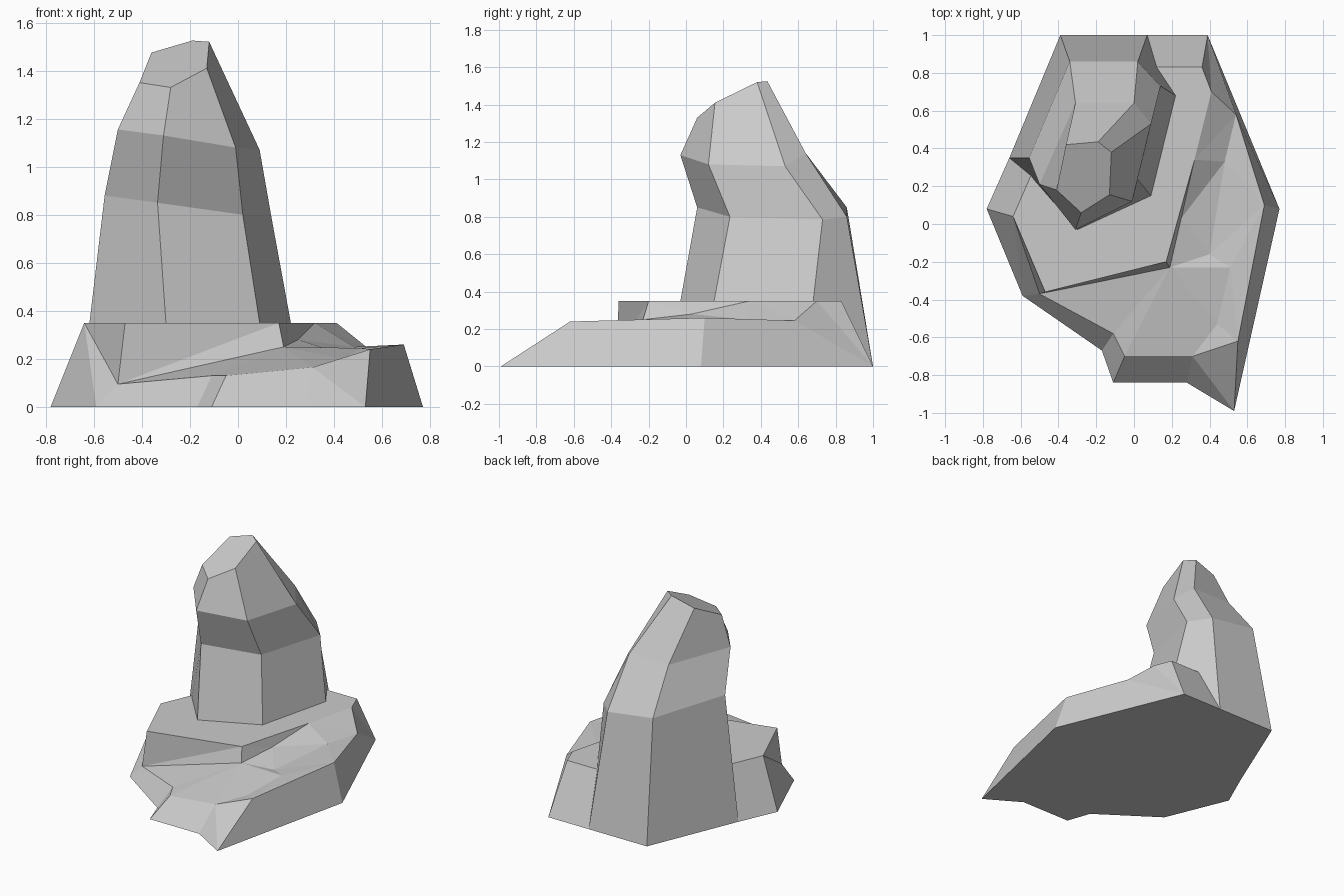
import bpy
import bmesh

cube = bpy.data.objects.get("Cube")
if cube:
    bpy.data.objects.remove(cube, do_unlink=True)

stone = bpy.data.materials.new("grey stone")
stone.use_nodes = True
grey = (0.6, 0.6, 0.6, 1)
stone.diffuse_color = grey
stone.node_tree.nodes["Principled BSDF"].inputs["Base Color"].default_value = grey


class Rock:
    """Collects faces between named corner points and turns them into a faceted object."""

    def __init__(self):
        self.bm = bmesh.new()
        self.verts = {}

    def face(self, points):
        unique = list(dict.fromkeys(points))
        if len(unique) < 3:
            return
        for p in unique:
            if p not in self.verts:
                self.verts[p] = self.bm.verts.new(p)
        self.bm.faces.new([self.verts[p] for p in unique])

    def bridge(self, lower, upper):
        # a point repeated in one row turns that step into a triangle
        for i in range(len(lower) - 1):
            self.face([lower[i], lower[i + 1], upper[i + 1], upper[i]])

    def finish(self, name):
        bmesh.ops.recalc_face_normals(self.bm, faces=self.bm.faces)
        mesh = bpy.data.meshes.new(name)
        self.bm.to_mesh(mesh)
        self.bm.free()
        mesh.materials.append(stone)
        obj = bpy.data.objects.new(name, mesh)
        bpy.context.collection.objects.link(obj)
        return obj


def level(z, *points):
    return [(x, y, z) for x, y in points]


# Footprint on the ground, counter-clockwise from the foot of the spire
ground = level(0, (-.66, .35), (-.78, .08), (-.59, -.38), (-.17, -.67), (-.11, -.84),
               (.28, -.84), (.53, -.99), (.77, .08), (.39, 1), (.07, 1), (-.39, 1))
foot, west, southwest, notch, toe_w, toe_e, tip, east, north, back_e, back_w = ground

# Flat top of the plateau
plateau = level(.35, (-.54, .27), (-.64, .04), (-.47, -.36), (.17, -.20), (.32, .34),
                (.41, .70), (.36, .83), (.09, .83))
top_in, top_w, top_sw, top_s, top_e, top_ne, top_n, top_back = plateau

# Low sloping shelf in front of the plateau
shelf_w, shelf_notch = (-.50, -.37, .095), (-.11, -.58, .13)
shelf_toe, shelf_e = (-.05, -.70, .13), (.31, -.70, .165)
step, ramp = (.19, -.23, .25), (.25, .03, .28)

# Rim along the east side, outer then inner edge
rim_s, rim_e, rim_n = (.55, -.62, .24), (.69, .10, .26), (.54, .58, .245)
lip_s, lip_mid = (.44, -.53, .20), (.51, -.23, .245)
lip_e, lip_n = (.40, -.16, .23), (.48, .33, .25)

base = Rock()
# outer walls
base.bridge(
    [foot, west, southwest, southwest, notch, toe_w, toe_e, tip, tip,
     east, north, north, north, back_e],
    [top_in, top_w, top_w, shelf_w, shelf_notch, shelf_toe, shelf_e, shelf_e, rim_s,
     rim_e, rim_n, top_ne, top_n, top_back])
# rim surface
base.bridge([shelf_e, rim_s, rim_s, rim_e, rim_e, rim_e, rim_n],
            [lip_s, lip_s, lip_mid, lip_mid, lip_e, lip_n, lip_n])
# shelf surface, fanned around the foot of the step
shelf = [shelf_w, shelf_notch, shelf_toe, shelf_e, lip_s, lip_mid, lip_e, ramp]
base.bridge(shelf, [step] * len(shelf))
base.face([ramp, lip_e, lip_n])
# step up to the plateau
base.bridge([shelf_w, shelf_w, shelf_w, step, ramp, ramp, lip_n, rim_n, rim_n],
            [top_w, top_sw, top_s, top_s, top_s, top_e, top_e, top_e, top_ne])
# plateau, underside and the closing faces inside the spire
base.face(plateau)
base.face(ground)
base.face([top_in, top_back, back_e, back_w])
base.face([top_in, back_w, foot])
base.finish("rock_base")

# Spire: six-sided loft; each ring runs front, right, right back, back, back, left
rings = [
    [(-.30, -.03, .35), (.09, .15, .35), (.22, .68, .35), back_e, back_w, foot],
    [(-.335, .06, .85), (.02, .235, .80), (.14, .73, .785),
     (.02, .86, .80), (-.34, .86, .85), (-.555, .35, .88)],
    [(-.31, -.03, 1.13), (-.01, .12, 1.08), (.09, .53, 1.07),
     (0, .64, 1.14), (-.31, .64, 1.14), (-.50, .21, 1.155)],
    [(-.28, .06, 1.33), (-.13, .155, 1.41), (-.12, .38, 1.52),
     (-.19, .435, 1.525), (-.36, .42, 1.475), (-.41, .18, 1.35)],
]
spire = Rock()
for lower, upper in zip(rings, rings[1:]):
    spire.bridge(lower + lower[:1], upper + upper[:1])
spire.face(rings[0])
spire.face(rings[-1])
spire.finish("rock_spire")
